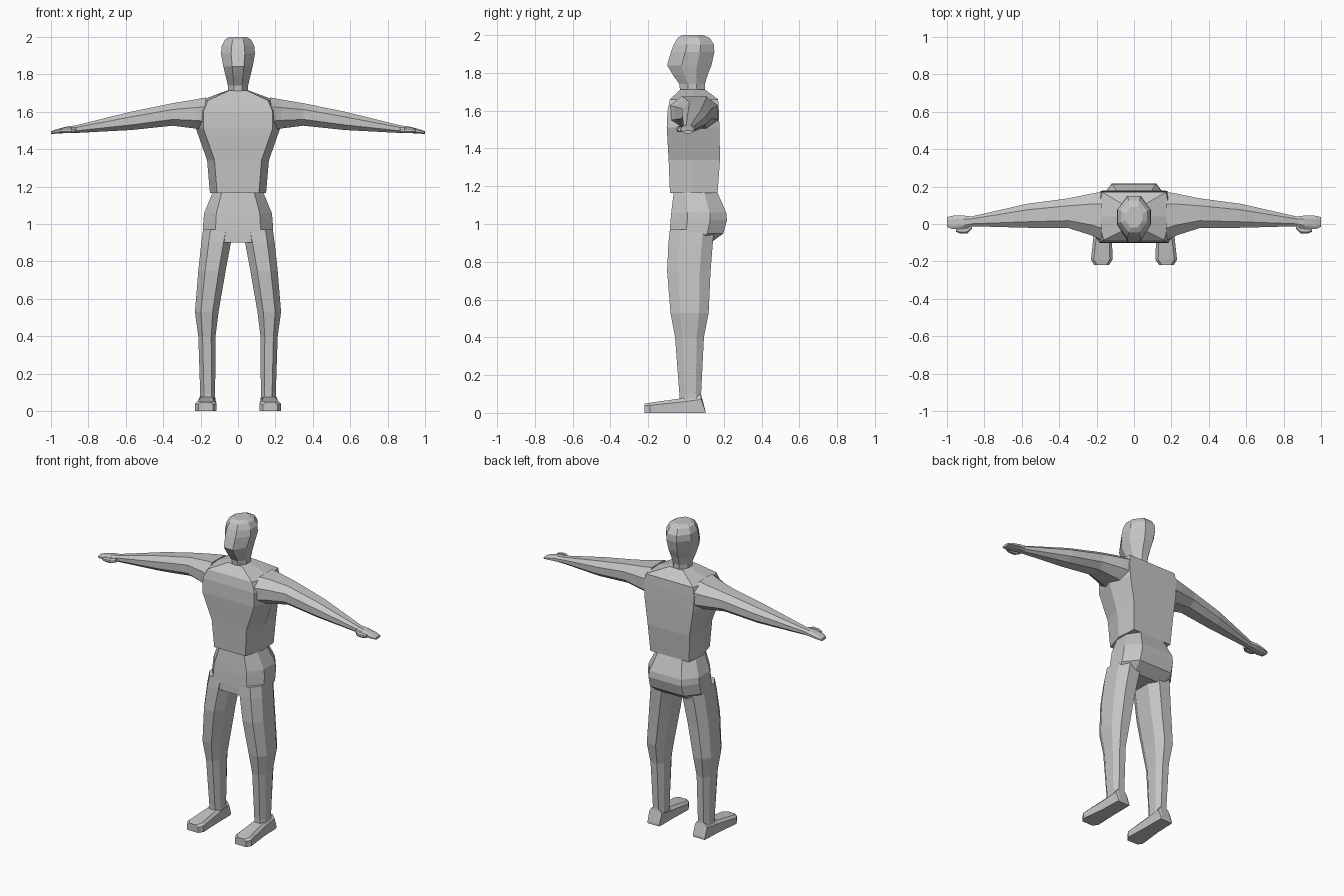
import bpy, bmesh
from mathutils import Vector

grey = bpy.data.materials.new("plain grey")
grey.diffuse_color = (0.56, 0.56, 0.56, 1)


def loft(name, rings, mirror=False):
    """Skin a list of point rings with flat quads and cap both ends."""
    bm = bmesh.new()
    loops = [[bm.verts.new(p) for p in ring] for ring in rings]
    n = len(loops[0])
    for a, b in zip(loops, loops[1:]):
        for i in range(n):
            j = (i + 1) % n
            bm.faces.new((a[i], a[j], b[j], b[i]))
    bm.faces.new(loops[0])
    bm.faces.new(loops[-1])
    bmesh.ops.recalc_face_normals(bm, faces=bm.faces)
    mesh = bpy.data.meshes.new(name)
    bm.to_mesh(mesh)
    bm.free()
    mesh.materials.append(grey)
    ob = bpy.data.objects.new(name, mesh)
    bpy.context.collection.objects.link(ob)
    if mirror:
        mod = ob.modifiers.new("other side", "MIRROR")
        mod.use_axis = (True, False, False)
        mod.use_mirror_merge = False
    return ob


def octagon(a0, a1, b0, b1, ca, cb):
    """Rectangle with corners cut by the fractions ca and cb."""
    da, db = (a1 - a0) * ca, (b1 - b0) * cb
    return [(a0 + da, b0), (a1 - da, b0), (a1, b0 + db), (a1, b1 - db),
            (a1 - da, b1), (a0 + da, b1), (a0, b1 - db), (a0, b0 + db)]


def upright(z, x0, x1, y0, y1, ca=0.25, cb=0.25):
    return [(x, y, z) for x, y in octagon(x0, x1, y0, y1, ca, cb)]


def sideways(x, y0, y1, z0, z1, ca=0.25, cb=0.28):
    return [(x, y, z) for y, z in octagon(y0, y1, z0, z1, ca, cb)]


# head and neck: z, half width, front, back
head = [(1.69, .052, -.03, .10), (1.74, .054, -.035, .10), (1.79, .066, -.07, .115),
        (1.84, .078, -.10, .135), (1.91, .091, -.08, .15), (1.95, .087, -.065, .148),
        (1.985, .07, -.045, .125), (2.0, .045, -.02, .09)]
loft("head", [upright(z, -w, w, f, b, 0.3, 0.33) for z, w, f, b in head])

# torso: z, front half width, side half width, back half width, front, back
torso = [(1.165, .112, .15, .14, -.085, .167), (1.34, .125, .165, .15, -.092, .18),
         (1.51, .185, .225, .175, -.102, .177), (1.6, .185, .225, .18, -.098, .174),
         (1.66, .16, .2, .17, -.085, .17), (1.712, .05, .06, .05, -.03, .10)]
loft("torso", [[(-a, f, z), (a, f, z), (s, .04, z), (k, b, z), (-k, b, z), (-s, .04, z)]
               for z, a, s, k, f, b in torso])

# pelvis: z, half width, front, back
pelvis = [(1.17, .135, -.065, .165), (1.06, .18, -.078, .213), (1.02, .185, -.082, .217),
          (.95, .188, -.087, .198), (.9, .165, -.088, .13)]
loft("pelvis", [upright(z, -w, w, f, b, 0.18, 0.3) for z, w, f, b in pelvis])

# legs: z, inner, outer, front, back
leg = [(.97, .025, .186, -.085, .15), (.9, .038, .196, -.093, .142),
       (.75, .066, .212, -.10, .13), (.53, .104, .23, -.082, .12),
       (.4, .12, .212, -.058, .095), (.1, .122, .202, -.035, .08),
       (.06, .122, .204, -.035, .085)]
loft("legs", [upright(z, a, b, f, k) for z, a, b, f, k in leg], True)

# feet: y, inner, outer, top
foot = [(.102, .122, .206, .015), (.08, .12, .208, .095), (-.03, .12, .212, .076),
        (-.19, .114, .23, .054), (-.22, .134, .212, .048)]
loft("feet", [[(a, y, 0), (b, y, 0), (b, y, t * .75), (b - .015, y, t),
               (a + .015, y, t), (a, y, t * .75)] for y, a, b, t in foot], True)

# arms and palms: x, front, back, bottom, top
arm = [(.17, -.088, .172, 1.5, 1.676), (.23, -.06, .162, 1.51, 1.665),
       (.35, -.022, .137, 1.525, 1.645), (.57, -.02, .108, 1.502, 1.6),
       (.87, -.012, .04, 1.486, 1.526), (.91, -.025, .045, 1.486, 1.522),
       (.97, -.028, .044, 1.483, 1.506), (1.0, -.015, .036, 1.48, 1.495)]
loft("arms", [sideways(*r) for r in arm], True)

# thumbs
thumb = [(.865, -.025, .0, 1.49, 1.515), (.89, -.05, -.015, 1.486, 1.518),
         (.93, -.05, -.02, 1.487, 1.515), (.95, -.042, -.022, 1.49, 1.508)]
loft("thumbs", [sideways(*r) for r in thumb], True)
